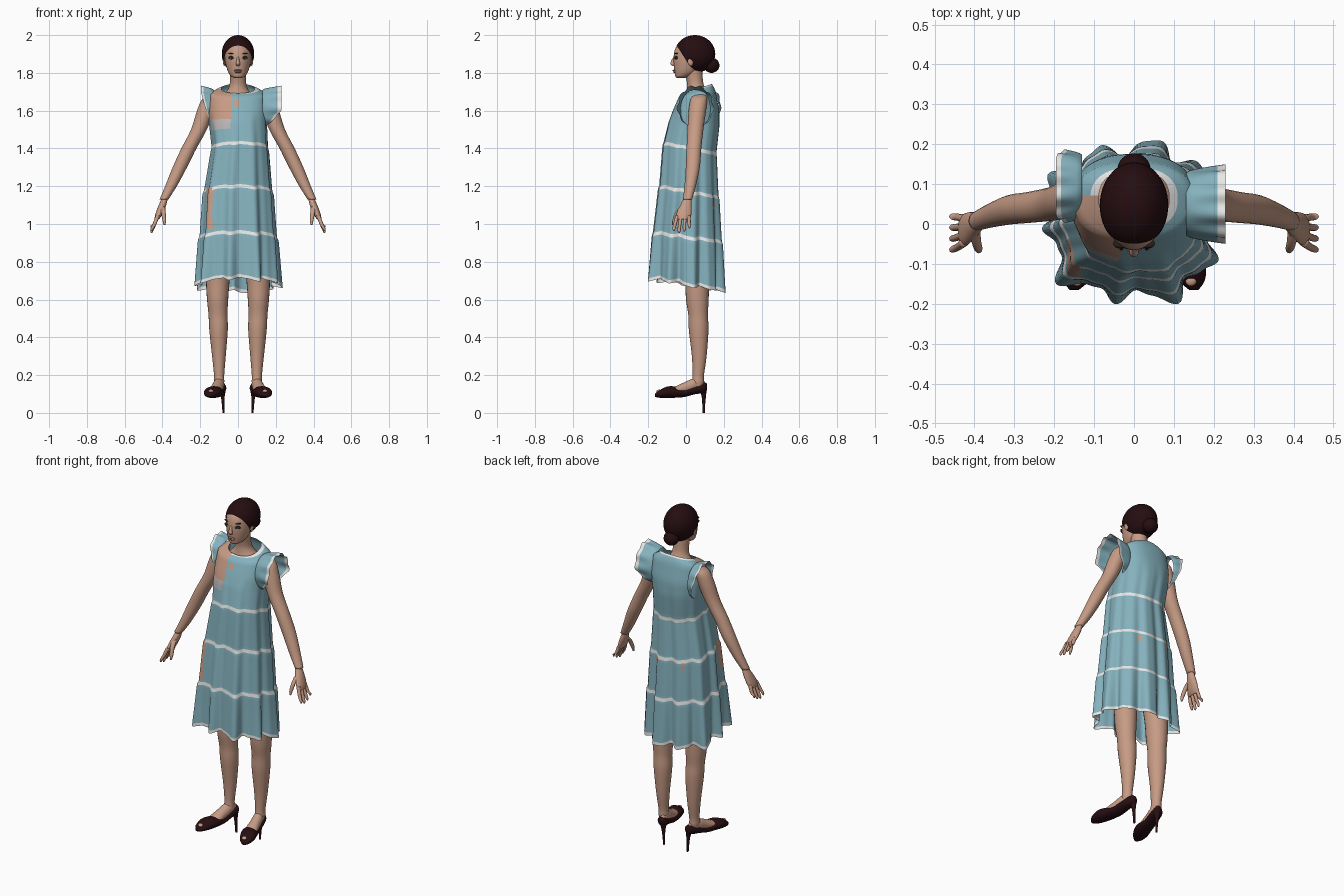
import bpy, bmesh, math
from mathutils import Vector, Matrix

cube = bpy.data.objects.get("Cube")
if cube:
    bpy.data.objects.remove(cube, do_unlink=True)


def material(name, r, g, b):
    m = bpy.data.materials.new(name)
    m.use_nodes = True
    m.diffuse_color = (r, g, b, 1)
    m.node_tree.nodes["Principled BSDF"].inputs["Base Color"].default_value = (r, g, b, 1)
    return m


SKIN = material("skin", .57, .33, .235)
BLUE = material("dress_blue", .235, .445, .515)
WHITE = material("trim_white", .82, .82, .81)
HAIR = material("hair_dark", .018, .004, .0055)
SHOE = material("shoe_dark", .02, .0045, .006)
LIPS = material("lips", .42, .19, .145)
PALE = material("lining_pale", .5, .46, .46)
DARK = material("eye_dark", .02, .013, .012)


def finish(name, bm, mats):
    bmesh.ops.recalc_face_normals(bm, faces=bm.faces)
    mesh = bpy.data.meshes.new(name)
    for f in bm.faces:
        f.smooth = True
    bm.to_mesh(mesh)
    bm.free()
    for m in mats:
        mesh.materials.append(m)
    ob = bpy.data.objects.new(name, mesh)
    bpy.context.collection.objects.link(ob)


def skin_rings(bm, rings, caps=True):
    """Join equal closed rings of points with quads."""
    vs = [[bm.verts.new(p) for p in ring] for ring in rings]
    n = len(vs[0])
    rows = []
    for a, b in zip(vs, vs[1:]):
        rows.append([bm.faces.new((a[i], a[(i + 1) % n], b[(i + 1) % n], b[i])) for i in range(n)])
    if caps:
        bm.faces.new(vs[0])
        bm.faces.new(vs[-1])
    return rows


def spline(keys, steps):
    """Catmull-Rom through tuples."""
    k = [Vector(p) for p in keys]
    k = [k[0]] + k + [k[-1]]
    out = []
    for a, b, c, d in zip(k, k[1:], k[2:], k[3:]):
        for i in range(steps):
            t = i / steps
            out.append((b * 2 + (c - a) * t + (a * 2 - b * 5 + c * 4 - d) * t * t
                        + (b * 3 - a - c * 3 + d) * t ** 3) / 2)
    return out + [k[-1]]


def loft(name, keys, mat, side=1, along="z", n=24, steps=5):
    """Keys are x, y, z and two radii; rings lie across the given axis."""
    bm = bmesh.new()
    rings = []
    for x, y, z, r, q in spline(keys, steps):
        ring = []
        for i in range(n):
            a = math.tau * i / n
            u, v = r * math.cos(a), q * math.sin(a)
            ring.append((side * (x + u), y + v, z) if along == "z" else (side * (x + u), y, z + v))
        rings.append(ring)
    skin_rings(bm, rings)
    finish(name, bm, [mat])


def ball(name, centre, size, mat, cut=None, tilt=0):
    bm = bmesh.new()
    bmesh.ops.create_uvsphere(bm, u_segments=32, v_segments=20, radius=1)
    bm.transform(Matrix.Translation(centre) @ Matrix.Rotation(tilt, 4, "Y") @ Matrix.Diagonal((*size, 1)))
    if cut:
        bmesh.ops.bisect_plane(bm, geom=bm.verts[:] + bm.edges[:] + bm.faces[:],
                               plane_co=cut[0], plane_no=cut[1], clear_inner=True)
    finish(name, bm, [mat])


# Head, neck and hair
loft("head", [(0, -.025, 1.772, .012, .02), (0, -.018, 1.78, .034, .038), (0, -.002, 1.80, .05, .058),
              (0, .01, 1.83, .061, .074), (0, .02, 1.87, .069, .086), (0, .03, 1.92, .071, .09),
              (0, .035, 1.96, .055, .07), (0, .035, 1.985, .02, .03)], SKIN, n=32)
loft("neck", [(0, .065, 1.62, .11, .07), (0, .06, 1.67, .09, .062), (0, .055, 1.71, .055, .05),
              (0, .048, 1.75, .043, .043), (0, .035, 1.83, .046, .05)], SKIN)
ball("hair_cap", (0, .047, 1.9), (.086, .108, .1), HAIR, ((0, -.05, 1.945), (0, .84, .54)))
ball("hair_bun", (0, .135, 1.84), (.042, .042, .04), HAIR)
loft("nose", [(0, -.06, 1.885, .006, .006), (0, -.067, 1.865, .008, .011), (0, -.07, 1.847, .012, .013),
              (0, -.062, 1.836, .008, .008)], SKIN, n=12)
ball("upper_lip", (0, -.059, 1.813), (.021, .012, .005), LIPS)
ball("lower_lip", (0, -.056, 1.805), (.018, .012, .006), LIPS)
for s, tag in ((1, "left"), (-1, "right")):
    ball(tag + "_ear", (s * .072, .025, 1.865), (.008, .016, .028), SKIN)
    ball(tag + "_eye_shadow", (s * .032, -.051, 1.88), (.019, .011, .009), DARK, tilt=-s * .1)
    ball(tag + "_eye_white", (s * .032, -.055, 1.878), (.013, .01, .004), WHITE)
    ball(tag + "_iris", (s * .032, -.059, 1.878), (.006, .007, .005), DARK)
    ball(tag + "_brow", (s * .034, -.049, 1.902), (.019, .011, .003), DARK, tilt=-s * .15)

# Arms, hands and legs with shoes
for s, tag in ((1, "left"), (-1, "right")):
    loft(tag + "_arm", [(.13, .072, 1.685, .02, .03), (.15, .068, 1.66, .04, .044),
                        (.172, .06, 1.6, .045, .046), (.207, .05, 1.5, .042, .042),
                        (.26, .042, 1.4, .04, .039), (.308, .036, 1.3, .038, .037),
                        (.355, .022, 1.2, .031, .03), (.392, .008, 1.13, .023, .024)], SKIN, s)
    loft(tag + "_palm", [(.381, .012, 1.155, .012, .014), (.4, 0, 1.1, .02, .03),
                         (.42, -.012, 1.05, .018, .04), (.43, -.016, 1.025, .012, .036)], SKIN, s)
    for i, finger in enumerate(("index", "middle", "ring", "little")):
        y, drop = .025 * i, (.01, 0, .008, .025)[i]
        loft(f"{tag}_{finger}_finger", [(.425, -.046 + y * .8, 1.045, .011, .01),
                                        (.442, -.058 + y, 1.0, .01, .009),
                                        (.455, -.064 + y * 1.1, .965 + drop, .008, .008),
                                        (.458, -.064 + y * 1.1, .952 + drop, .003, .003)], SKIN, s, n=12)
    loft(tag + "_thumb", [(.4, -.015, 1.095, .014, .014), (.395, -.045, 1.06, .012, .013),
                          (.39, -.062, 1.02, .01, .01), (.389, -.068, .995, .004, .005)], SKIN, s, n=12)
    loft(tag + "_leg", [(.085, .03, 1.12, .06, .06), (.098, .045, .9, .07, .07), (.107, .058, .7, .062, .063),
                        (.108, .06, .6, .056, .06), (.106, .064, .52, .05, .052), (.103, .067, .44, .049, .052),
                        (.101, .07, .3, .036, .039), (.1, .065, .2, .027, .03), (.1, .062, .16, .027, .032),
                        (.1, .06, .12, .018, .02)], SKIN, s)
    loft(tag + "_foot", [(.088, .1, .145, .012, .02), (.1, .05, .15, .028, .034), (.11, 0, .132, .031, .034),
                         (.12, -.05, .117, .036, .026), (.132, -.1, .106, .036, .018),
                         (.142, -.14, .1, .022, .012)], SKIN, s, "y")
    loft(tag + "_shoe", [(.085, .112, .137, .01, .016), (.09, .095, .133, .028, .027),
                         (.1, .045, .12, .035, .022), (.11, -.01, .106, .038, .022),
                         (.122, -.06, .11, .045, .03), (.134, -.1, .109, .046, .03),
                         (.144, -.14, .1, .034, .02), (.15, -.165, .093, .012, .008)], SHOE, s, "y")
    ball(tag + "_toe", (s * .143, -.142, .114), (.014, .014, .009), SKIN)
    loft(tag + "_heel", [(.085, .09, .13, .022, .02), (.081, .094, .09, .011, .012),
                         (.079, .094, .05, .007, .008), (.077, .094, 0, .005, .006)], SHOE, s, n=12)

# Dress: level, centre, half width, front, back, tilt, fold depth
PROFILE = [(1.717, 0, .088, -.008, .135, -.025, 0), (1.708, 0, .12, -.02, .145, -.022, 0),
           (1.688, 0, .15, -.038, .156, -.016, 0), (1.6, 0, .158, -.07, .176, 0, 0),
           (1.53, 0, .152, -.092, .176, .01, .002), (1.4, .01, .146, -.118, .158, .03, .004),
           (1.39, .01, .15, -.122, .16, .03, .005), (1.17, 0, .175, -.138, .168, .03, .007),
           (1.16, 0, .181, -.143, .172, .03, .008), (.93, 0, .194, -.168, .182, .025, .01),
           (.92, 0, .201, -.172, .186, .025, .011), (.695, 0, .211, -.184, .192, .034, .017)]
SEAMS = (1.4, 1.17, .93, .685)


def profile_at(z):
    for a, b in zip(PROFILE, PROFILE[1:]):
        if z >= b[0]:
            break
    t = (a[0] - z) / (a[0] - b[0])
    return [p + (q - p) * t for p, q in zip(a, b)]


levels = [1.717, 1.711, 1.7, 1.688]
for seam in SEAMS:
    top, rows = levels[-1], 14
    levels += [top + (seam + .009 - top) * i / rows for i in range(1, rows + 1)] + [seam - .009]

rings, COLS = [], 180
for z in levels:
    _, cx, rx, front, back, tilt, fold = profile_at(z)
    ring = []
    for i in range(COLS):
        a = math.tau * i / COLS
        c, s = math.cos(a), math.sin(a)
        wave = math.cos(10 * a - 1.05) + .35 * math.cos(19 * a + 2) + .35 * math.cos(5 * a - .52)
        r = (abs(c) ** 2.4 + abs(s) ** 2.4) ** (-1 / 2.4)
        grow = r * (1 + fold * wave / .18)
        ring.append((cx + rx * c * grow, (front + back) / 2 + (back - front) / 2 * s * grow,
                     z - tilt * s - fold * .4 * wave))
    rings.append(ring)
bm = bmesh.new()
bands = skin_rings(bm, rings, caps=False)
for z, band in zip(levels, bands):
    trim = z > 1.716 or any(abs(z - .009 - seam) < .001 for seam in SEAMS)
    for f in band:
        x, y, h = f.calc_center_median()
        f.material_index = 1 if trim else 0
        # Bare chest, pale lining below it, keyhole and slits
        bare = x < -.035 and y < .07 and h > 1.55
        keyhole = abs(x + .008) < .012 and y < 0 and 1.63 < h < 1.66
        slit = -.166 < x < -.134 and y < 0 and .97 < h < 1.19
        gather = y > 0 and abs(abs(x) - .09) < .008 and 1.09 < h < 1.13
        if bare or keyhole or slit or gather:
            f.material_index = 2
        elif -.14 < x < -.04 and y < 0 and 1.505 < h <= 1.55:
            f.material_index = 3
finish("dress", bm, [BLUE, WHITE, SKIN, PALE])

# Sleeve frills, flared over the shoulder and narrow under the arm, with a white edge
for s, tag, cy, reach, spread in ((1, "left", .05, .1, .9), (-1, "right", .095, .066, 1.7)):
    rings = []
    for step in range(11):
        t = step / 10
        ring = []
        for i in range(96):
            a = math.tau * i / 96
            w = .12 + .88 * min(1, (math.sin(a) + 1) / spread)
            r = 1 + w * (.22 * math.sqrt(t) + .06 * t * math.cos(10 * a))
            ring.append((s * (.13 + reach * w * t), cy + .078 * r * math.cos(a), 1.612 + .098 * r * math.sin(a)))
        rings.append(ring)
    bm = bmesh.new()
    bands = skin_rings(bm, rings, caps=False)
    for row, band in enumerate(bands):
        for f in band:
            f.material_index = int(row > 7 or f.calc_center_median().z < 1.53)
    finish(tag + "_sleeve_frill", bm, [BLUE, WHITE])
